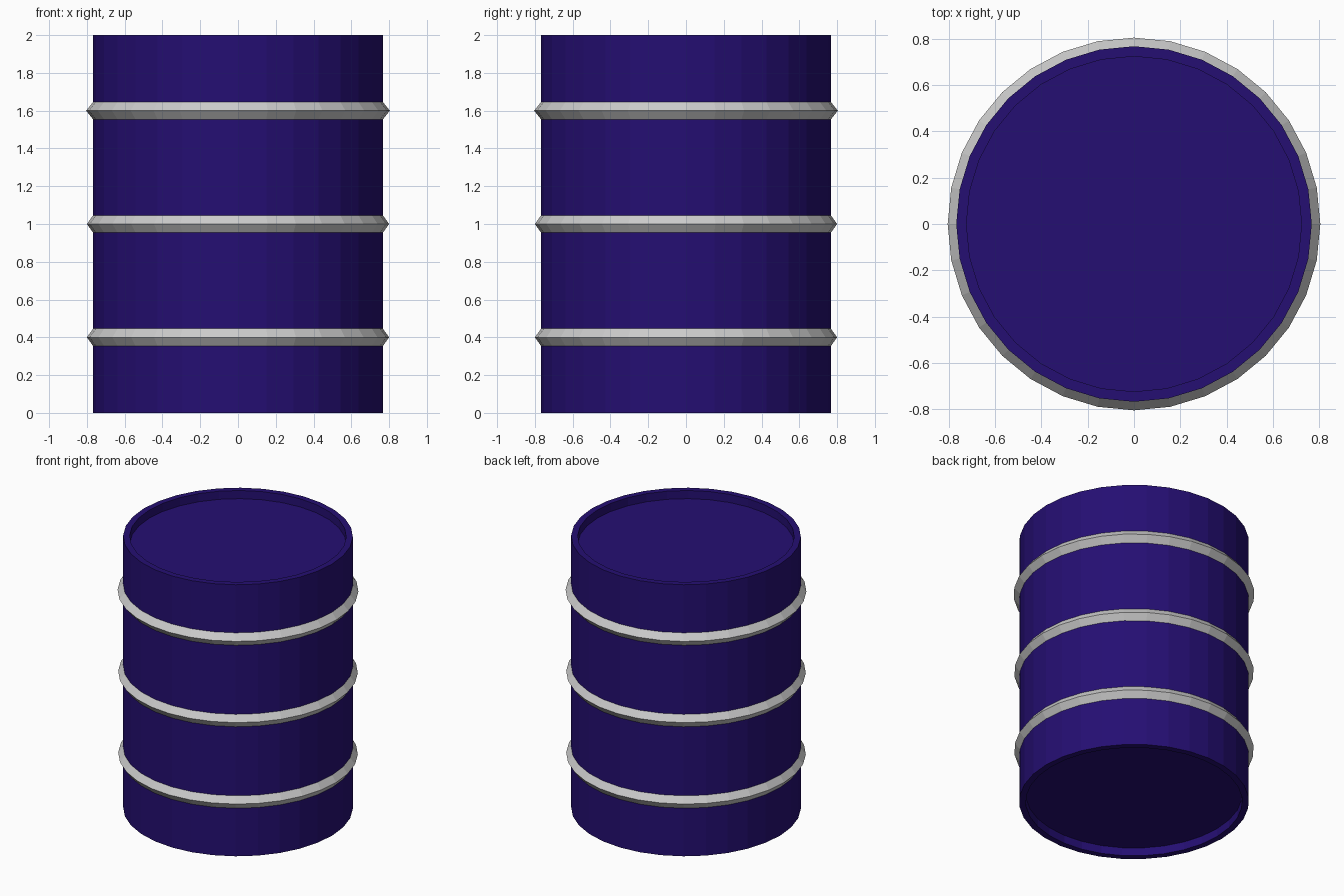
import bpy, bmesh, math

if "Cube" in bpy.data.objects:
    bpy.data.objects.remove(bpy.data.objects["Cube"])

SIDES = 32
R, RIM, DEPTH = 0.767, 0.723, 0.06


def material(name, color):
    m = bpy.data.materials.new(name)
    m.diffuse_color = color
    m.use_nodes = True
    m.node_tree.nodes["Principled BSDF"].inputs["Base Color"].default_value = m.diffuse_color
    return m


def lathe(name, profile, hoop_segments, mats):
    """Revolve an (r, z) profile about z; listed segments use material 1."""
    bm = bmesh.new()
    rings = [[bm.verts.new((r * math.cos(2 * math.pi * i / SIDES),
                            r * math.sin(2 * math.pi * i / SIDES), z))
              for i in range(SIDES)] for r, z in profile]
    for s, (a, b) in enumerate(zip(rings, rings[1:])):
        for i in range(SIDES):
            j = (i + 1) % SIDES
            f = bm.faces.new((a[i], a[j], b[j], b[i]))
            f.material_index = int(s in hoop_segments)
    # recessed end discs
    bm.faces.new(rings[0][::-1])
    bm.faces.new(rings[-1])
    bm.normal_update()
    me = bpy.data.meshes.new(name)
    bm.to_mesh(me)
    bm.free()
    for m in mats:
        me.materials.append(m)
    ob = bpy.data.objects.new(name, me)
    bpy.context.collection.objects.link(ob)
    return ob


# Profile: bottom recess, wall with three raised hoops, top recess
profile = [(RIM, DEPTH), (RIM, 0), (R, 0)]
hoops = set()
for z, peak in ((0.4, 0.80), (1.0, 0.80), (1.6, 0.804)):
    start = len(profile)
    profile += [(R, z - 0.046), (peak, z), (R, z + 0.046)]
    hoops |= {start, start + 1}
profile += [(R, 2), (RIM, 2), (RIM, 2 - DEPTH)]

blue = material("drum_blue", (0.018, 0.0045, 0.17, 1))
grey = material("hoop_grey", (0.6, 0.6, 0.6, 1))
lathe("drum", profile, hoops, [blue, grey])
